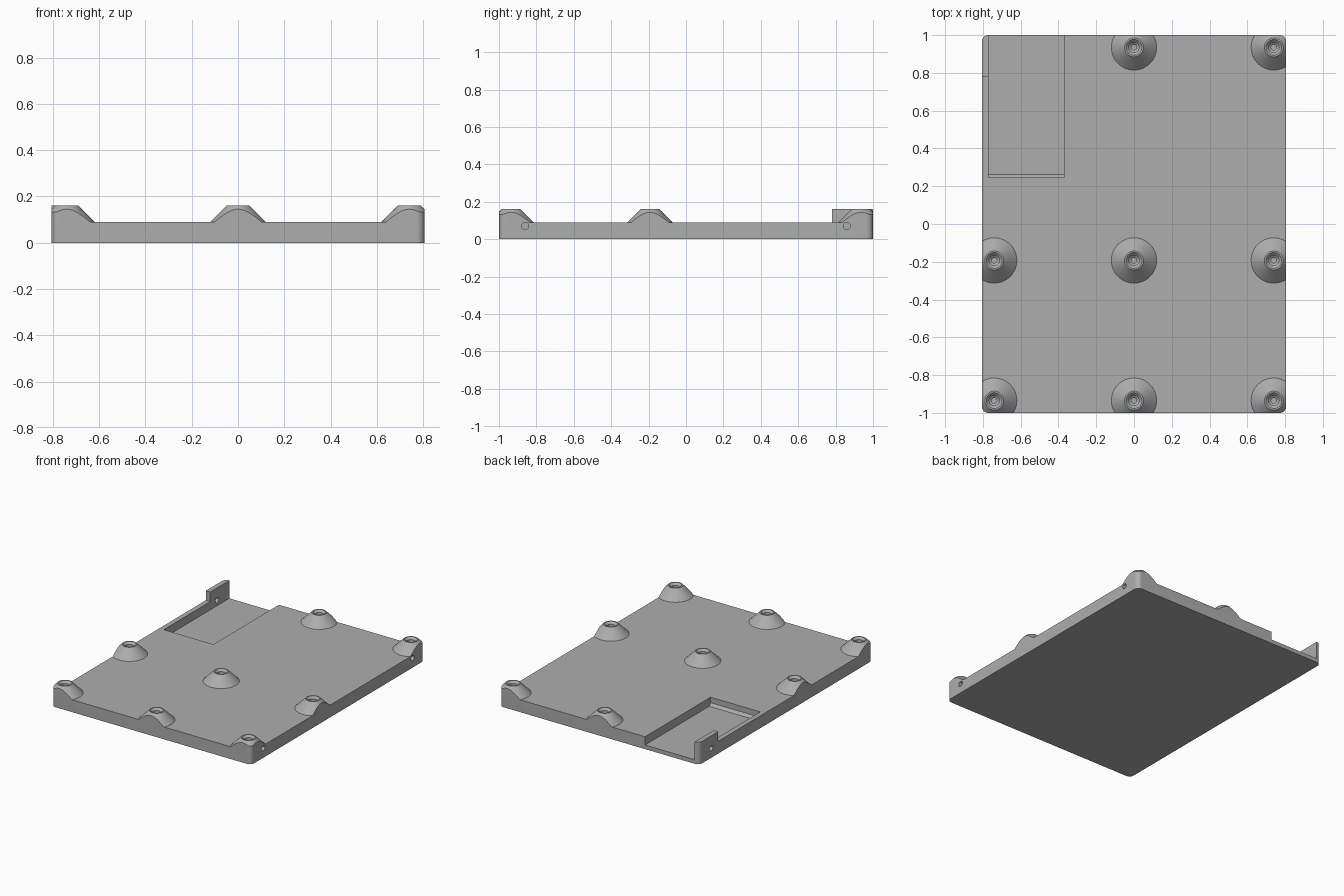
import bpy, bmesh, math
from mathutils import Vector

cube = bpy.data.objects.get("Cube")
if cube:
    bpy.data.objects.remove(cube, do_unlink=True)

HALF_X, HALF_Y, TOP, BOSS_TOP = 0.806, 1.0, 0.09, 0.16

grey = bpy.data.materials.new("plain grey")
grey.use_nodes = True
colour = (0.42, 0.42, 0.42, 1)
grey.diffuse_color = colour
grey.node_tree.nodes["Principled BSDF"].inputs["Base Color"].default_value = colour


def new_object(name, bm):
    bmesh.ops.recalc_face_normals(bm, faces=bm.faces)
    mesh = bpy.data.meshes.new(name)
    bm.to_mesh(mesh)
    bm.free()
    mesh.materials.append(grey)
    obj = bpy.data.objects.new(name, mesh)
    bpy.context.collection.objects.link(obj)
    return obj


def prism(name, points, direction):
    """Extrude a flat polygon along a direction."""
    bm = bmesh.new()
    face = bm.faces.new([bm.verts.new(p) for p in points])
    new = bmesh.ops.extrude_face_region(bm, geom=[face])["geom"]
    moved = [v for v in new if isinstance(v, bmesh.types.BMVert)]
    bmesh.ops.translate(bm, verts=moved, vec=direction)
    return new_object(name, bm)


def box(name, x0, x1, y0, y1, z0, z1):
    return prism(name, [(x0, y0, z0), (x1, y0, z0), (x1, y1, z0), (x0, y1, z0)],
                 (0, 0, z1 - z0))


def lathe(name, profile, centre, sides=48, axis="Z"):
    """Closed solid of stacked rings, given as (radius, height) pairs."""
    bm = bmesh.new()
    rings = []
    for r, h in profile:
        ring = []
        for i in range(sides):
            a = math.tau * i / sides
            u, v = r * math.cos(a), r * math.sin(a)
            offset = (u, v, h) if axis == "Z" else (h, u, v)
            ring.append(bm.verts.new(Vector(centre) + Vector(offset)))
        rings.append(ring)
    for low, high in zip(rings, rings[1:]):
        for i in range(sides):
            j = (i + 1) % sides
            bm.faces.new((low[i], low[j], high[j], high[i]))
    bm.faces.new(rings[0])
    bm.faces.new(rings[-1])
    return new_object(name, bm)


def combine(target, other, operation):
    bpy.context.view_layer.objects.active = target
    mod = target.modifiers.new(operation, "BOOLEAN")
    mod.operation, mod.solver, mod.object = operation, "EXACT", other
    bpy.ops.object.modifier_apply(modifier=mod.name)
    bpy.data.objects.remove(other, do_unlink=True)


# Oversized slab with a raised tab, trimmed to the outline further on
plate = box("base_plate", -1, 1, -1.2, 1.2, -0.05, TOP)
combine(plate, box("tab", -1, -0.76, 0.78, 1.1, 0.02, BOSS_TOP), "UNION")

# Conical screw bosses, none in the tab corner
bosses = [(x, y) for x in (-0.74, 0, 0.74) for y in (-0.935, -0.193, 0.935)
          if not (x < 0 and y > 0.5)]
for x, y in bosses:
    cone = lathe("boss", [(0.15, 0.06), (0.05, BOSS_TOP)], (x, y, 0))
    combine(plate, cone, "UNION")

# Rounded outline
R = 0.035
outline = []
for k, (sx, sy) in enumerate([(1, 1), (-1, 1), (-1, -1), (1, -1)]):
    for i in range(9):
        a = math.pi / 2 * (k + i / 8)
        outline.append((sx * (HALF_X - R) + R * math.cos(a),
                        sy * (HALF_Y - R) + R * math.sin(a), 0))
combine(plate, prism("outline", outline, (0, 0, 0.3)), "INTERSECT")

# Recess open at the back, with a sloped foot on its front wall
section = [(0.245, 0.3), (0.245, 0.05), (0.262, 0.03), (1.1, 0.03), (1.1, 0.3)]
recess = prism("recess", [(-0.77, y, z) for y, z in section], (0.4, 0, 0))
combine(plate, recess, "DIFFERENCE")

# Stepped, countersunk screw holes
drill = [(0.014, 0.05), (0.014, 0.11), (0.027, 0.12), (0.027, 0.145),
         (0.042, BOSS_TOP), (0.042, 0.2)]
for x, y in bosses:
    combine(plate, lathe("drill", drill, (x, y, 0), 32), "DIFFERENCE")

# Small holes in the side walls
for x, y in [(0.8, -0.86), (0.8, 0.86), (-0.8, 0.86)]:
    side = lathe("side_drill", [(0.019, -0.07), (0.019, 0.07)], (x, y, 0.07), 24, "X")
    combine(plate, side, "DIFFERENCE")

bpy.ops.object.select_all(action="DESELECT")
plate.select_set(True)
bpy.context.view_layer.objects.active = plate
bpy.ops.object.shade_smooth_by_angle(angle=math.radians(25))
